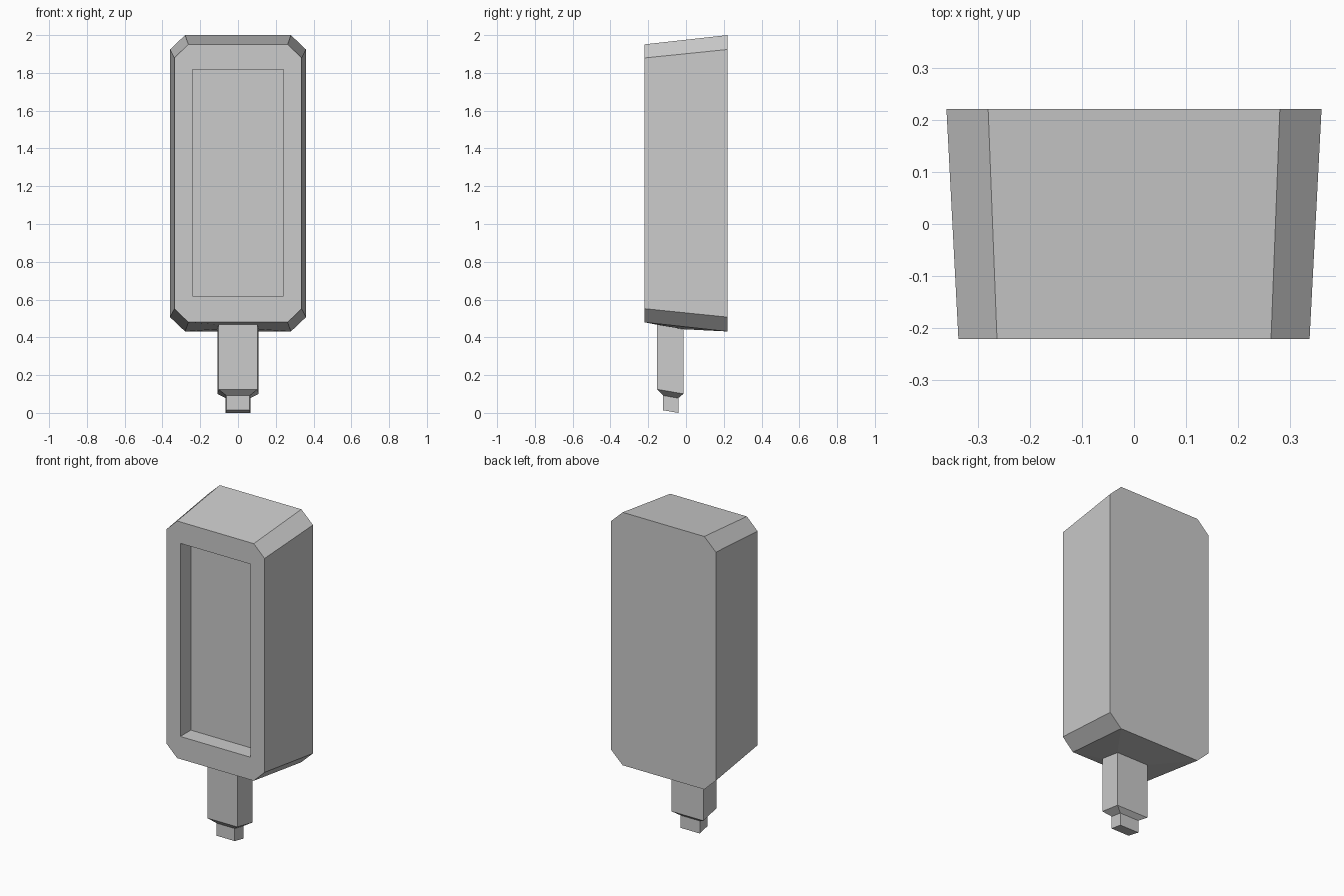
import bpy, bmesh

if "Cube" in bpy.data.objects:
    bpy.data.objects.remove(bpy.data.objects["Cube"])

bm = bmesh.new()


def verts(points):
    return [bm.verts.new(p) for p in points]


def octagon(y, half_w, half_top, z0, z0_side, z1_side, z1):
    """Chamfered rectangle in the xz plane, starting on the bottom edge."""
    h, c = half_w, half_top
    return verts([(-c, y, z0), (c, y, z0), (h, y, z0_side), (h, y, z1_side),
                  (c, y, z1), (-c, y, z1), (-h, y, z1_side), (-h, y, z0_side)])


def ring(xf, xb, yf, yb, zf, zb):
    """Sloping, tapered handle section: front pair, then back pair."""
    return verts([(-xf, yf, zf), (xf, yf, zf), (xb, yb, zb), (-xb, yb, zb)])


def rect(y, x, z0, z1):
    return verts([(-x, y, z0), (x, y, z0), (x, y, z1), (-x, y, z1)])


def bridge(a, b):
    n = len(a)
    for i in range(n):
        j = (i + 1) % n
        bm.faces.new((a[i], a[j], b[j], b[i]))


# Chamfered casing, flaring towards the back
front = octagon(-0.221, 0.337, 0.263, 0.48, 0.552, 1.879, 1.951)
back = octagon(0.221, 0.36, 0.28, 0.431, 0.507, 1.924, 2.0)
for i in range(1, 8):
    j = (i + 1) % 8
    bm.faces.new((front[i], front[j], back[j], back[i]))
bm.faces.new(back)

# Front frame around the recessed panel
rim = rect(-0.221, 0.241, 0.62, 1.818)
for k in range(4):
    n = (k + 1) % 4
    bm.faces.new((front[2 * k], front[2 * k + 1], rim[n], rim[k]))
    bm.faces.new((front[2 * k + 1], front[(2 * k + 2) % 8], rim[n]))
panel = rect(-0.118, 0.241, 0.62, 1.818)
bridge(rim, panel)
bm.faces.new(panel)

# Underside running into the stepped handle
sections = [
    [front[0], front[1], back[1], back[0]],
    ring(0.103, 0.109, -0.154, -0.014, 0.467, 0.443),
    ring(0.103, 0.109, -0.154, -0.014, 0.125, 0.101),
    ring(0.062, 0.066, -0.121, -0.041, 0.092, 0.078),
    ring(0.062, 0.066, -0.121, -0.041, 0.014, 0.0),
]
for a, b in zip(sections, sections[1:]):
    bridge(a, b)
bm.faces.new(sections[-1])

bmesh.ops.recalc_face_normals(bm, faces=bm.faces[:])
mesh = bpy.data.meshes.new("casing_with_handle")
bm.to_mesh(mesh)
bm.free()
bpy.context.collection.objects.link(bpy.data.objects.new("casing_with_handle", mesh))
